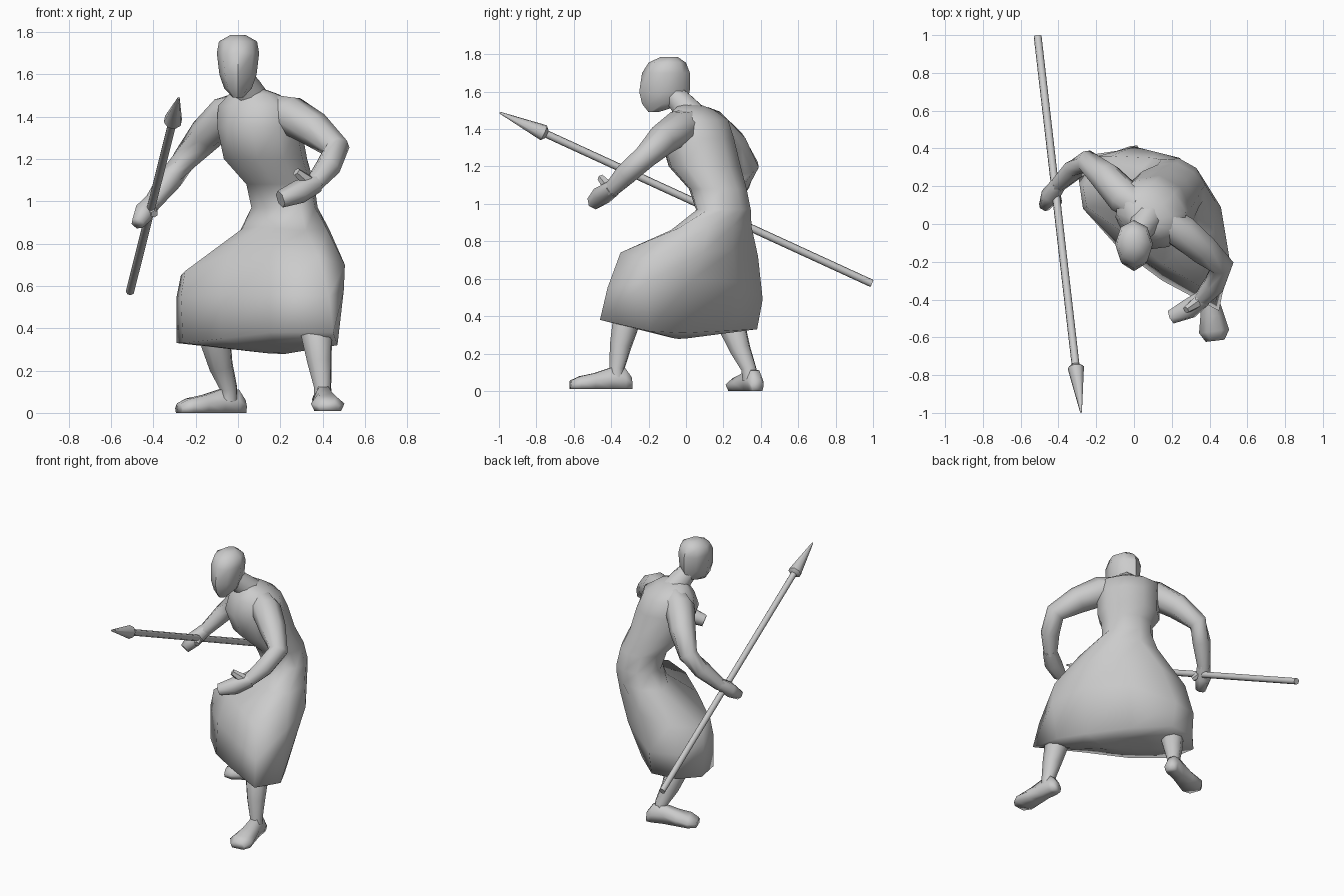
import bpy, bmesh, math
from mathutils import Vector

grey = bpy.data.materials.new("plain grey")
grey.diffuse_color = (0.6, 0.6, 0.6, 1)


def loft(name, rings, angle=50):
    """Skin a list of equal-length point rings and cap both ends."""
    bm = bmesh.new()
    vs = [[bm.verts.new(p) for p in r] for r in rings]
    n = len(vs[0])
    for a, b in zip(vs, vs[1:]):
        for i in range(n):
            j = (i + 1) % n
            bm.faces.new((a[i], a[j], b[j], b[i]))
    bm.faces.new(vs[0][::-1])
    bm.faces.new(vs[-1])
    bmesh.ops.recalc_face_normals(bm, faces=bm.faces)
    me = bpy.data.meshes.new(name)
    bm.to_mesh(me)
    bm.free()
    me.materials.append(grey)
    me.shade_smooth()
    me.set_sharp_from_angle(angle=math.radians(angle))
    ob = bpy.data.objects.new(name, me)
    bpy.context.collection.objects.link(ob)
    return ob


def oval(cx, cy, z, a, b, turn=0, start=0, n=10):
    """Horizontal oval ring."""
    c, s = math.cos(math.radians(turn)), math.sin(math.radians(turn))
    pts = []
    for i in range(n):
        t = math.radians(start) + 2 * math.pi * i / n
        u, v = a * math.cos(t), b * math.sin(t)
        pts.append(Vector((cx + u * c - v * s, cy + u * s + v * c, z)))
    return pts


def tube(name, path, n=8, angle=50):
    """Round limb through (x, y, z, radius) stations."""
    P = [Vector(p[:3]) for p in path]
    rings = []
    for i, p in enumerate(P):
        d = (P[min(i + 1, len(P) - 1)] - P[max(i - 1, 0)]).normalized()
        u = d.cross(Vector((1, 0.3, 0.1))).normalized()
        v = d.cross(u)
        r = path[i][3]
        rings.append([p + r * (u * math.cos(2 * math.pi * k / n) + v * math.sin(2 * math.pi * k / n))
                      for k in range(n)])
    return loft(name, rings, angle=angle)


# robe skirt: hem, lower, knee and hip rings, spread over the bent knees
hem = [(.45, -.46, .38), (.47, -.2, .32), (.38, -.02, .31), (.2, .2, .32), (0, .38, .33),
       (-.18, .36, .33), (-.29, .24, .33), (-.26, .07, .33), (-.08, -.13, .35), (.15, -.3, .38)]
low = [(.43, -.42, .55), (.5, -.21, .58), (.44, .04, .6), (.26, .27, .58), (0, .41, .49),
       (-.19, .36, .5), (-.29, .22, .55), (-.27, .08, .55), (-.08, -.11, .56), (.15, -.26, .56)]
knee = [(.38, -.35, .74), (.505, -.18, .7), (.46, .09, .74), (.33, .25, .75), (.1, .385, .72),
        (-.12, .36, .68), (-.27, .2, .65), (-.25, .09, .67), (-.05, -.05, .75), (.15, -.21, .77)]
hip = [(.32, -.08, .86), (.42, -.04, .87), (.43, .12, .87), (.36, .25, .88), (.24, .35, .88),
       (.1, .35, .87), (.01, .26, .86), (.02, .17, .87), (.1, .07, .88), (.2, 0, .87)]
# rounded underside of the skirt, sagging below the hem
mid = Vector((.2, -.04, .275))
under = [[Vector(p).lerp(mid, f) for p in hem] for f in (.9, .5)]
# robe torso: ovals turned with the body and leaning forward
torso = [oval(*r, turn=-33, start=-32) for r in (
    (.22, .2, .97, .165, .145), (.2, .17, 1.08, .165, .155), (.13, .1, 1.2, .2, .195),
    (.1, .06, 1.35, .2, .2), (.09, .06, 1.45, .2, .16), (.075, .04, 1.505, .13, .1),
    (.065, .02, 1.53, .06, .06))]
loft("robe", under + [hem, low, knee, hip] + torso, angle=110)

# neck and head
tube("neck", [(.07, .03, 1.47, .085), (.04, -.02, 1.535, .07), (.01, -.07, 1.59, .058)])
loft("head", [oval(*r, n=8, start=-90) for r in (
    (0, -.175, 1.49, .025, .025), (0, -.12, 1.535, .066, .115), (0, -.115, 1.6, .088, .135),
    (0, -.107, 1.7, .1, .128), (0, -.1, 1.755, .09, .1), (0, -.09, 1.786, .035, .045))])

# arms with hands and thumbs
tube("left_arm", [(.15, .02, 1.42, .09), (.25, -.04, 1.405, .095), (.36, -.13, 1.34, .085),
                  (.465, -.22, 1.25, .064), (.425, -.32, 1.16, .06), (.35, -.405, 1.07, .042)], angle=80)
tube("left_hand", [(.37, -.39, 1.085, .045), (.29, -.45, 1.045, .056), (.2, -.49, 1.01, .042)], 6, 80)
tube("left_thumb", [(.34, -.41, 1.085, .035), (.275, -.455, 1.14, .02)], 6)
tube("right_arm", [(.02, .1, 1.43, .09), (-.05, .14, 1.41, .095), (-.15, .25, 1.315, .083),
                   (-.25, .33, 1.2, .062), (-.32, .285, 1.105, .058), (-.41, .2, .985, .04)], angle=80)
tube("right_hand", [(-.4, .21, 1.0, .042), (-.445, .15, .945, .05), (-.475, .09, .895, .032)], 6, 80)
tube("right_thumb", [(-.42, .18, .97, .028), (-.395, .11, .94, .018)], 6)

# legs
tube("left_leg", [(.3, .0, .6, .08), (.37, -.26, .5, .08), (.37, -.32, .37, .076),
                  (.385, -.35, .24, .06), (.4, -.37, .12, .042), (.4, -.37, .06, .045)])
tube("right_leg", [(.05, .22, .6, .08), (-.13, .2, .48, .08), (-.11, .24, .36, .078),
                   (-.08, .29, .22, .058), (-.045, .335, .12, .042), (-.045, .345, .06, .045)])


def foot(name, x, y, dx, dy, lift):
    """Flat-soled foot from heel to toe."""
    d = Vector((dx, dy, 0)).normalized()
    s = Vector((-d.y, d.x, 0))
    rings = []
    for t, w, h in ((-.08, .035, .06), (-.045, .045, .11), (.03, .046, .115),
                    (.12, .064, .085), (.2, .08, .068), (.25, .05, .045)):
        o = Vector((x, y, lift)) + d * t
        rings.append([o + s * (w * a) + Vector((0, 0, h * b)) for a, b in
                      ((-.8, 0), (.8, 0), (1, .5), (.5, 1), (-.5, 1), (-1, .5))])
    loft(name, rings, 80)


foot("left_foot", .4, -.37, .12, -1, .01)
foot("right_foot", -.045, .355, -.93, -.34, 0)

# spear shaft and pointed head
butt, tip = Vector((-.51, .993, .575)), Vector((-.28, -1, 1.49))


def along(stations):
    return [(*butt.lerp(tip, t), r) for t, r in stations]


tube("spear_shaft", along([(0, .021), (.9, .021)]), 8)
tube("spear_head", along([(.872, .024), (.88, .044), (.998, .005)]), 8)
